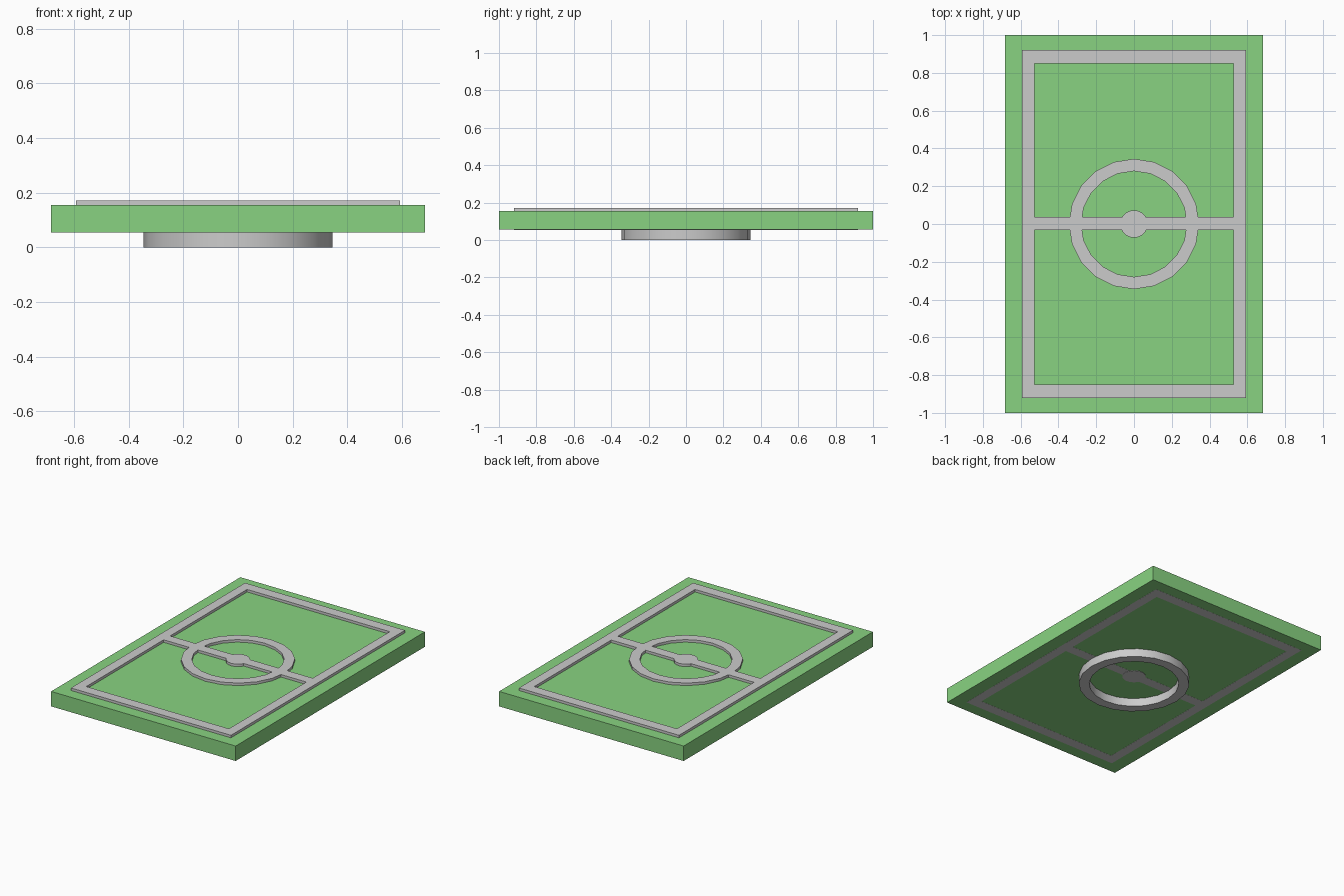
import bpy
import bmesh
from math import cos, sin, pi

if "Cube" in bpy.data.objects:
    bpy.data.objects.remove(bpy.data.objects["Cube"])

Z_LOW, Z_BASE, Z_TURF, Z_TOP = 0.0, 0.055, 0.155, 0.172
Z_LINE = 0.0545  # markings run through the slab to its underside


def finish(name, bm):
    bmesh.ops.recalc_face_normals(bm, faces=bm.faces)
    mesh = bpy.data.meshes.new(name)
    bm.to_mesh(mesh)
    bm.free()
    obj = bpy.data.objects.new(name, mesh)
    bpy.context.collection.objects.link(obj)
    return obj


def prism(name, outline, z0, z1):
    """Solid extruded from a flat outline."""
    bm = bmesh.new()
    face = bm.faces.new([bm.verts.new((x, y, z0)) for x, y in outline])
    top = bmesh.ops.extrude_face_region(bm, geom=[face])
    verts = [v for v in top["geom"] if isinstance(v, bmesh.types.BMVert)]
    bmesh.ops.translate(bm, verts=verts, vec=(0, 0, z1 - z0))
    if len(bm.faces) == len(outline) + 1:  # keep the bottom cap
        bm.faces.new([v for v in bm.verts if v not in verts])
    return finish(name, bm)


def hollow(name, outer, inner, z0, z1):
    """Closed frame between two outlines with equal point counts."""
    bm = bmesh.new()
    loops = [[bm.verts.new((x, y, z)) for x, y in pts]
             for pts, z in ((outer, z0), (outer, z1), (inner, z1), (inner, z0))]
    n = len(outer)
    for k in range(4):
        a, b = loops[k], loops[(k + 1) % 4]
        for i in range(n):
            j = (i + 1) % n
            bm.faces.new((a[i], a[j], b[j], b[i]))
    return finish(name, bm)


def rect(x, y, cy=0.0):
    return [(-x, cy - y), (x, cy - y), (x, cy + y), (-x, cy + y)]


def circle(r, n=20):
    return [(r * cos(2 * pi * i / n), r * sin(2 * pi * i / n)) for i in range(n)]


def smooth(obj):
    bpy.ops.object.select_all(action='DESELECT')
    obj.select_set(True)
    bpy.context.view_layer.objects.active = obj
    bpy.ops.object.shade_smooth_by_angle()


# Green playing field slab
field = prism("field_slab", rect(0.683, 1.0), Z_BASE, Z_TURF)
green = bpy.data.materials.new("field_green")
green.diffuse_color = (0.25, 0.65, 0.22, 1)
green.use_nodes = True
green.node_tree.nodes["Principled BSDF"].inputs["Base Color"].default_value = green.diffuse_color
field.data.materials.append(green)

# Raised border and halfway line
hollow("border_line", rect(0.592, 0.92), rect(0.528, 0.85), Z_LINE, Z_TOP)
prism("halfway_line", rect(0.592, 0.034, 0.002), Z_LINE, Z_TOP)

# Centre circle doubles as the foot ring; centre spot
smooth(hollow("centre_circle", circle(0.345), circle(0.28), Z_LOW, Z_TOP))
smooth(prism("centre_spot", circle(0.073), 0.053, Z_TOP))
